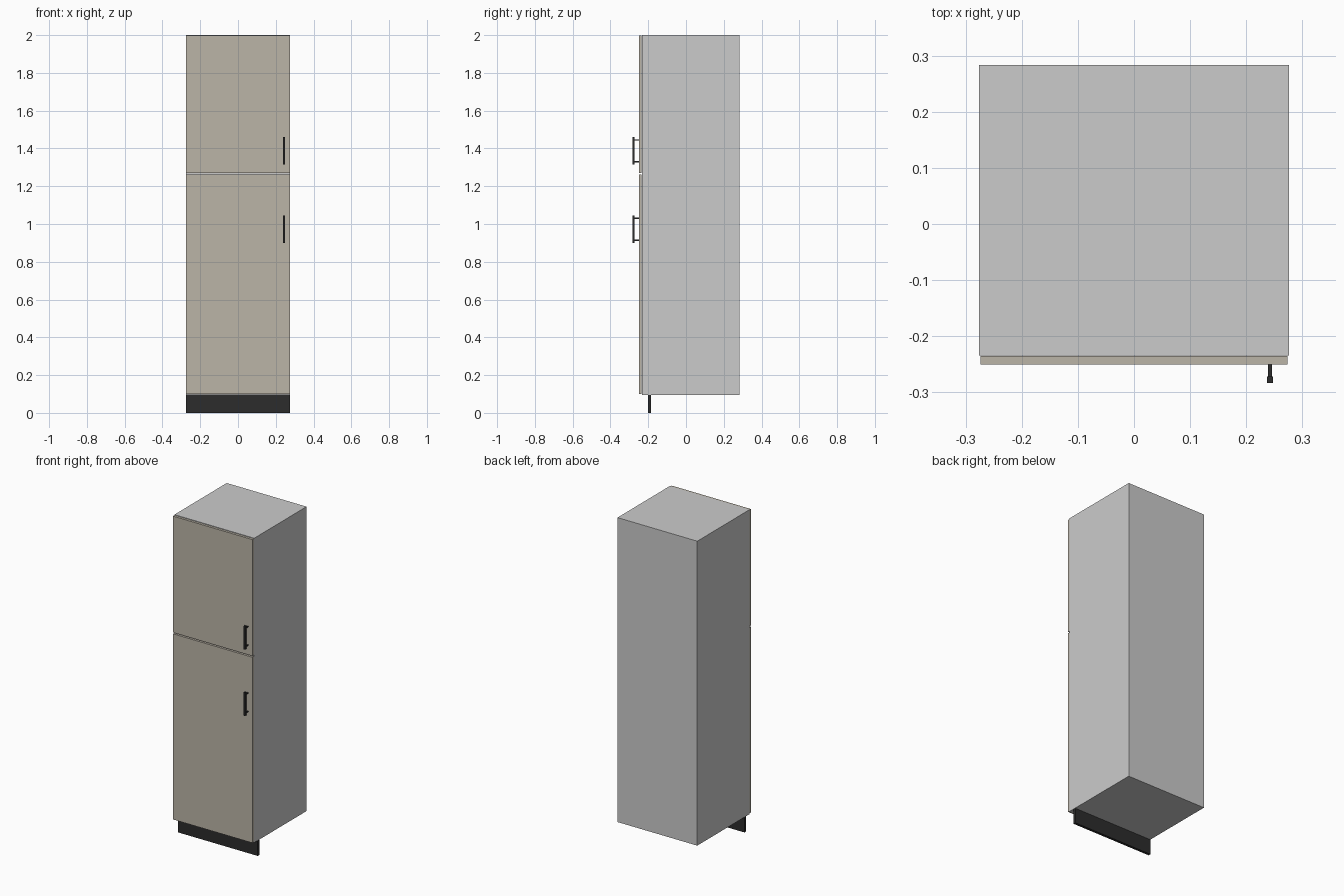
import bpy, bmesh
from mathutils import Matrix, Vector

if "Cube" in bpy.data.objects:
    bpy.data.objects.remove(bpy.data.objects["Cube"])


def material(name, rgb):
    m = bpy.data.materials.new(name)
    m.diffuse_color = (*rgb, 1)
    m.use_nodes = True
    m.node_tree.nodes["Principled BSDF"].inputs["Base Color"].default_value = m.diffuse_color
    return m


BEIGE = material("beige_front", (0.50, 0.46, 0.39))
BLACK = material("black", (0.025, 0.025, 0.025))


def boxes(name, extents, mat=None):
    """One object made of boxes given as (x0, x1, y0, y1, z0, z1)."""
    bm = bmesh.new()
    for x0, x1, y0, y1, z0, z1 in extents:
        centre = Vector((x0 + x1, y0 + y1, z0 + z1)) / 2
        size = (x1 - x0, y1 - y0, z1 - z0, 1)
        bmesh.ops.create_cube(bm, size=1, matrix=Matrix.Translation(centre) @ Matrix.Diagonal(size))
    mesh = bpy.data.meshes.new(name)
    bm.to_mesh(mesh)
    bm.free()
    if mat:
        mesh.materials.append(mat)
    ob = bpy.data.objects.new(name, mesh)
    bpy.context.collection.objects.link(ob)
    return ob


W, T = 0.276, 0.016              # half width, panel thickness
FRONT, BACK = -0.234, 0.283      # carcass depth
Z0, Z1, SPLIT = 0.096, 2.0, 1.265

# carcass panels
for side, x in (("left", -W), ("right", W - T)):
    boxes(side + "_side_panel", [(x, x + T, FRONT, BACK, Z0, Z1)])
for name, z in (("bottom_panel", Z0), ("middle_shelf", SPLIT - T / 2), ("top_panel", Z1 - T)):
    boxes(name, [(-W + T, W - T, FRONT, BACK, z, z + T)])
boxes("back_panel", [(-W + T, W - T, BACK - T, BACK, Z0 + T, Z1 - T)])

# doors with a narrow gap between them
for name, a, b in (("lower_door", Z0 + 0.004, SPLIT - 0.004), ("upper_door", SPLIT + 0.004, Z1 - 0.003)):
    boxes(name, [(-W + 0.002, W - 0.002, -0.25, FRONT - 0.001, a, b)], BEIGE)

# bar handles, each with two posts
for name, z in (("lower_handle", 0.972), ("upper_handle", 1.387)):
    posts = [(0.239, 0.246, -0.273, -0.25, z + s * 0.058 - 0.0035, z + s * 0.058 + 0.0035) for s in (-1, 1)]
    boxes(name, [(0.237, 0.248, -0.283, -0.272, z - 0.073, z + 0.073)] + posts, BLACK)

# recessed plinth
boxes("plinth", [(-W, W, -0.2, -0.184, 0, Z0 - 0.002)], BLACK)
